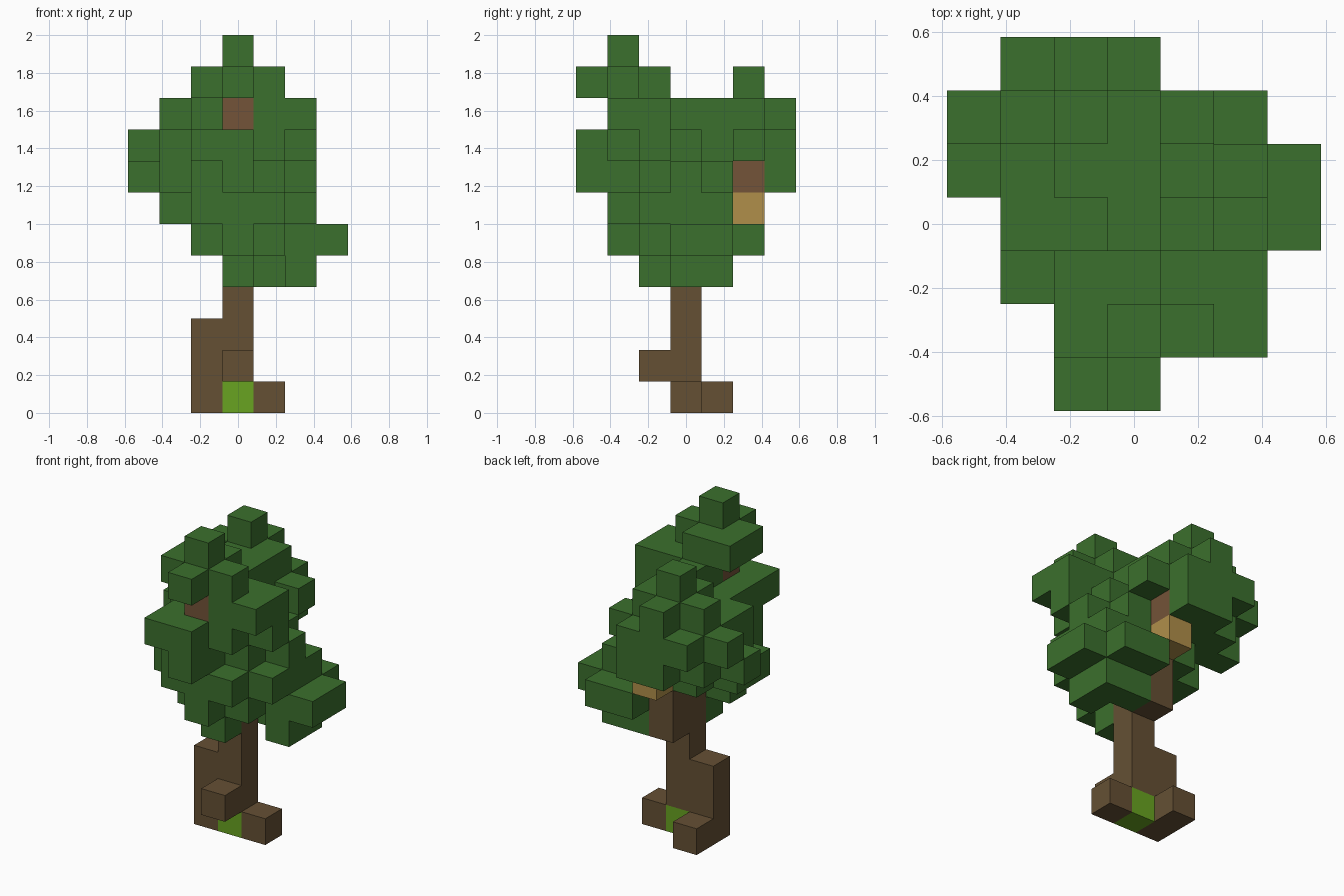
import bpy, bmesh
from mathutils import Vector

if "Cube" in bpy.data.objects:
    bpy.data.objects.remove(bpy.data.objects["Cube"], do_unlink=True)

CELL = 1 / 6
cells = {}   # grid position -> name of the part that owns it
parts = {}   # part name -> material


def linear(v):
    v /= 255
    return v / 12.92 if v <= 0.04 else ((v + 0.055) / 1.055) ** 2.4


def material(name, *rgb):
    mat = bpy.data.materials.new(name)
    colour = [linear(v) for v in rgb] + [1]
    mat.use_nodes = True
    mat.diffuse_color = colour
    bsdf = next(n for n in mat.node_tree.nodes if n.type == "BSDF_PRINCIPLED")
    bsdf.inputs["Base Color"].default_value = colour
    return mat


def box(part, x, y, z, width=1, depth=1, height=1):
    """Fill a box of grid cells that are still free."""
    for i in range(x, x + width):
        for j in range(y, y + depth):
            for k in range(z, z + height):
                cells.setdefault((i, j, k), part)


def add_part(name, mat, *boxes):
    parts[name] = mat
    for b in boxes:
        box(name, *b)


def build_mesh(name, mat):
    """Join the cells of one part, keeping only the outer faces."""
    bm = bmesh.new()
    for pos in (p for p, owner in cells.items() if owner == name):
        centre = Vector(pos) + Vector((0, 0, 0.5))
        for axis in range(3):
            for sign in (-1, 1):
                n = Vector((0, 0, 0))
                n[axis] = sign
                if tuple(int(a + b) for a, b in zip(pos, n)) in cells:
                    continue
                u = Vector((n.y, n.z, n.x))
                v = n.cross(u)
                bm.faces.new([bm.verts.new((centre + (n + u * a + v * b) / 2) * CELL)
                              for a, b in ((-1, -1), (1, -1), (1, 1), (-1, 1))])
    bmesh.ops.remove_doubles(bm, verts=bm.verts, dist=0.001)
    mesh = bpy.data.meshes.new(name)
    bm.to_mesh(mesh)
    bm.free()
    mesh.materials.append(mat)
    bpy.context.collection.objects.link(bpy.data.objects.new(name, mesh))


bark = material("bark brown", 101, 80, 52)
moss = material("moss green", 104, 163, 33)
branch = material("branch brown", 115, 83, 56)
straw = material("straw tan", 176, 143, 74)
leaf = material("leaf green", 59, 112, 45)

# Trunk with its upper fork, then the roots and knot around it
add_part("trunk", bark, (0, 0, 1, 1, 1, 5), (0, 1, 4, 1, 1, 2))
add_part("roots", bark, (-1, 0, 0, 1, 1, 3), (-1, 1, 0), (1, 0, 0))
add_part("trunk_knot", bark, (0, -1, 1))
add_part("moss_block", moss, (0, 0, 0))

# Bare wood and nest inside the crown
add_part("front_branch", branch, (0, -2, 9))
add_part("back_branch", branch, (0, 2, 7))
add_part("nest", straw, (0, 2, 6))

# Leaf clumps
add_part("crown_core", leaf,
         (-1, -1, 6, 3, 3, 2), (-1, -2, 7, 2, 4, 2), (-2, 0, 6, 4, 1, 3))
add_part("left_leaves", leaf,
         (2, 0, 4, 1, 1, 4), (1, 1, 4, 2, 1, 3), (1, 0, 5, 3, 2), (1, 2, 5, 2))
add_part("lower_front_leaves", leaf,
         (0, -1, 4, 1, 1, 2), (-1, -1, 5, 3), (0, -2, 5),
         (-1, -2, 6, 3), (-2, -1, 6, 5))
add_part("back_leaves", leaf,
         (-1, 2, 7, 1, 2, 3), (-2, 2, 7, 1, 1, 3), (0, 3, 7), (-3, 1, 7, 2),
         (-2, 1, 8, 3, 3), (-3, 2, 8, 5), (-1, 1, 9, 2, 2), (-1, 2, 10))
add_part("upper_front_leaves", leaf,
         (0, -3, 7), (-1, -3, 8, 2), (-1, -1, 8, 4), (1, -2, 8, 1, 1, 3),
         (1, -2, 9, 2, 2), (0, -1, 9, 1, 2))
add_part("treetop", leaf, (-1, -2, 10, 2, 2), (0, -3, 10), (0, -2, 11))

for part_name, part_material in parts.items():
    build_mesh(part_name, part_material)
